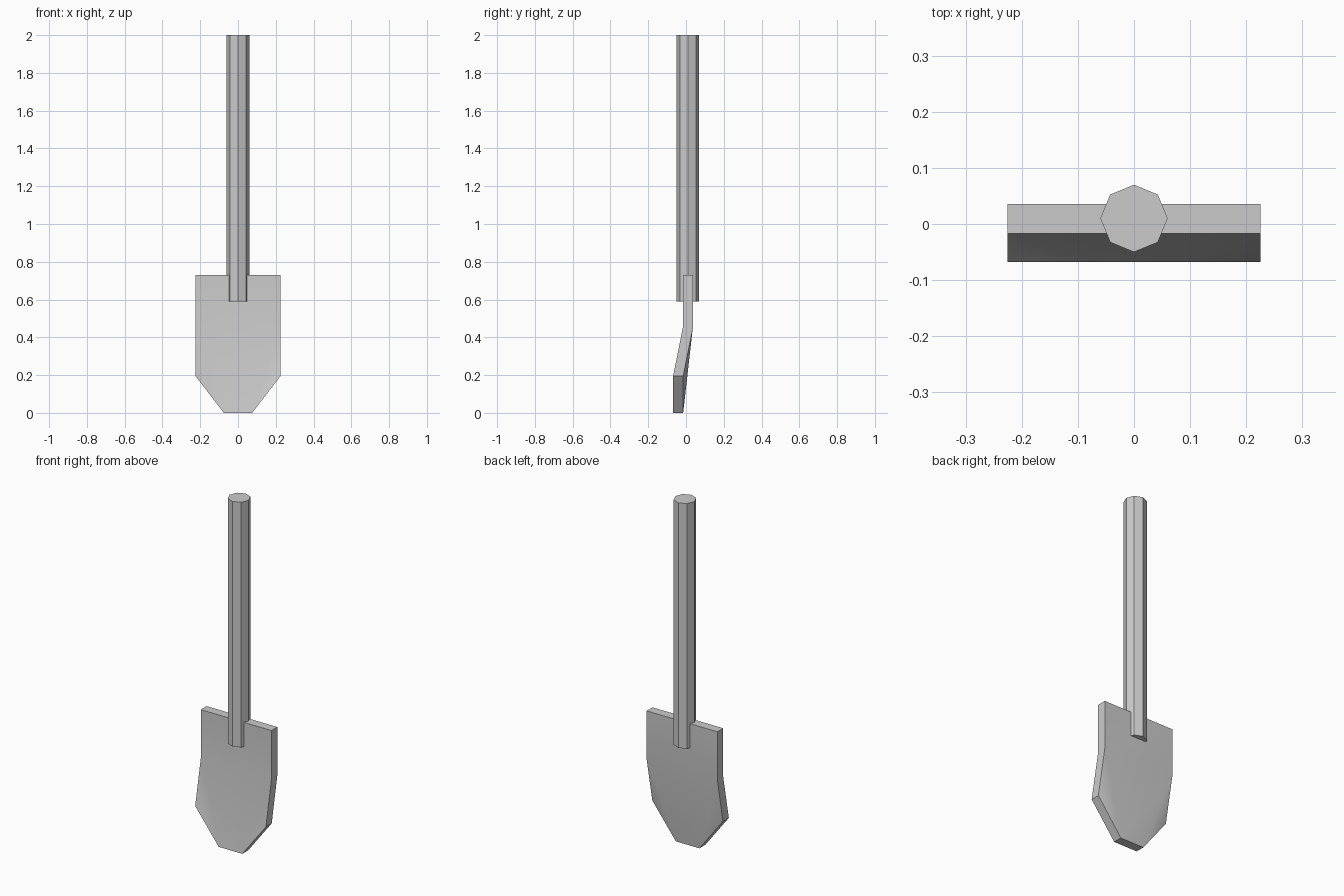
import bpy, bmesh

if "Cube" in bpy.data.objects:
    bpy.data.objects.remove(bpy.data.objects["Cube"])

# Handle: eight-sided shaft
bpy.ops.mesh.primitive_cylinder_add(vertices=8, radius=0.06, depth=1.41,
                                    location=(0, 0.01, 1.295))
bpy.context.object.name = "handle"

# Blade: dished sheet, rows of (half width, y, z) mirrored across x
THICKNESS = 0.053
rows = [(0.225, -0.017, 0.73), (0.225, -0.017, 0.45),
        (0.225, -0.068, 0.195), (0.075, -0.068, 0.0)]
bm = bmesh.new()
left = [bm.verts.new((-x, y, z)) for x, y, z in rows]
right = [bm.verts.new((x, y, z)) for x, y, z in rows]
bm.faces.new((left[0], left[1], right[1], right[0]))   # flat upper panel
bm.faces.new((left[1], left[3], right[3], right[1]))   # sloping centre
for side in (left, right):                             # forward-turned corners
    bm.faces.new((side[1], side[2], side[3]))

# Give the sheet its thickness towards the back
sheet = bmesh.ops.extrude_face_region(bm, geom=bm.faces[:], use_keep_orig=True)
back = [g for g in sheet["geom"] if isinstance(g, bmesh.types.BMVert)]
bmesh.ops.translate(bm, verts=back, vec=(0, THICKNESS, 0))
bmesh.ops.recalc_face_normals(bm, faces=bm.faces[:])

mesh = bpy.data.meshes.new("blade")
bm.to_mesh(mesh)
bm.free()
blade = bpy.data.objects.new("blade", mesh)
bpy.context.collection.objects.link(blade)

# Soften only the shallow bends of the blade
bpy.ops.object.select_all(action='DESELECT')
blade.select_set(True)
bpy.context.view_layer.objects.active = blade
bpy.ops.object.shade_smooth_by_angle()
